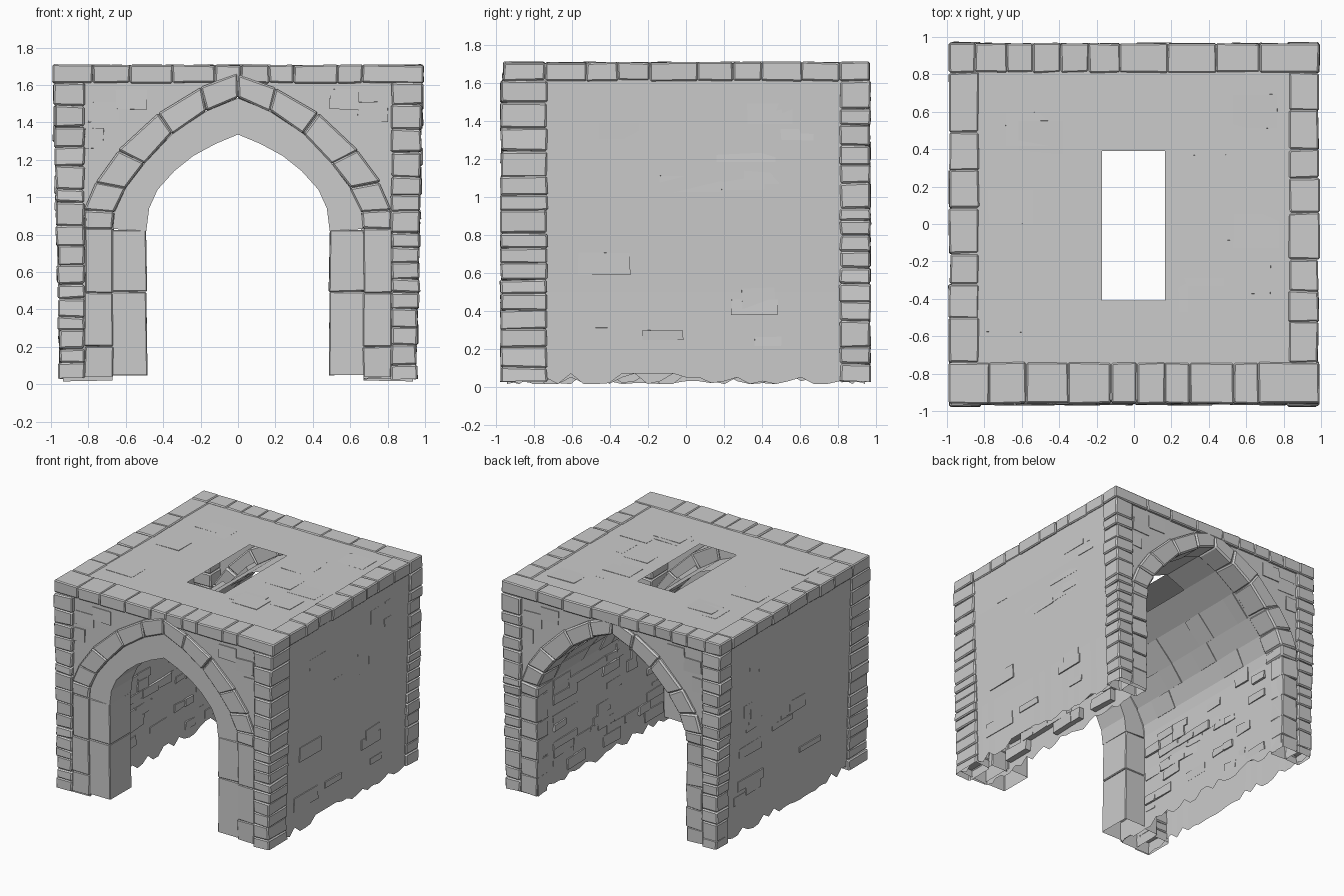
import bpy, bmesh, random
from mathutils import Vector

random.seed(7)
cube = bpy.data.objects.get("Cube")
if cube:
    bpy.data.objects.remove(cube, do_unlink=True)

stone = bpy.data.materials.new("grey stone")
stone.use_nodes = True
GREY = (0.6, 0.6, 0.6, 1)
stone.diffuse_color = GREY
stone.node_tree.nodes["Principled BSDF"].inputs["Base Color"].default_value = GREY

# Half profiles of the pointed arches, from the springing up to the apex
OUTER = [(.82, .83), (.82, .93), (.76, 1.08), (.64, 1.25), (.43, 1.45), (.2, 1.585), (0, 1.66)]
MIDDLE = [(.67, .83), (.66, .92), (.6, 1.05), (.5, 1.18), (.35, 1.34), (.17, 1.46), (0, 1.53)]
INNER = [(.49, .82), (.475, .94), (.43, 1.04), (.34, 1.14), (.24, 1.22), (.12, 1.285), (0, 1.335)]
VAULT = [(x * 1.01, z + .008) for x, z in MIDDLE]


def finish(name, bm, bevel=0):
    bmesh.ops.recalc_face_normals(bm, faces=bm.faces)
    # The foot stays open where it meets the ground
    foot = [f for f in bm.faces if f.normal.z < -.8 and f.calc_center_median().z < .1]
    bmesh.ops.delete(bm, geom=foot, context="FACES")
    mesh = bpy.data.meshes.new(name)
    bm.to_mesh(mesh)
    bm.free()
    mesh.materials.append(stone)
    ob = bpy.data.objects.new(name, mesh)
    bpy.context.collection.objects.link(ob)
    if bevel:
        mod = ob.modifiers.new("worn edges", "BEVEL")
        mod.width, mod.segments = bevel, 1


def prism(bm, quad, y0, y1, jitter=0):
    """Six-sided stone: a quad in xz, extended from y0 to y1."""
    r = lambda: random.uniform(-jitter, jitter)
    vs = [bm.verts.new((x + r(), y + r(), z + r())) for y in (y0, y1) for x, z in quad]
    bm.faces.new(vs[:4])
    bm.faces.new(vs[4:])
    for i in range(4):
        j = (i + 1) % 4
        bm.faces.new((vs[i], vs[j], vs[j + 4], vs[i + 4]))


def box(bm, x0, x1, y0, y1, z0, z1, jitter=0):
    prism(bm, [(x0, z0), (x1, z0), (x1, z1), (x0, z1)], y0, y1, jitter)


def cuts(start, end, low, high):
    """Uneven joints from start to end."""
    out = [start]
    while end - out[-1] > high * 1.3:
        out.append(out[-1] + random.uniform(low, high))
    return list(zip(out, out[1:] + [end]))


def mirrored(half):
    return half + [(-x, z) for x, z in reversed(half[:-1])]


# Hollow main block: passage surface and outer shell lofted along y, ragged and open below
TOP = 1.7
passage = mirrored([(.672, 0), (.675, .5)] + VAULT)
shell = mirrored([(.936, 0), (.945, .5), (.957, .83), (.963, 1), (.97, 1.3), (.977, TOP),
                  (.5, TOP), (.2, TOP), (0, TOP)])
bm = bmesh.new()
rows = []
steps = 28
for i in range(steps + 1):
    y = -.942 + i * 1.884 / steps
    rows.append([[bm.verts.new((x, y, z if z else random.choice((.015, .02, .03, .05, .07))))
                  for x, z in line] for line in (passage, shell)])
last = len(passage) - 1
for (va, sa), (vb, sb) in zip(rows, rows[1:]):
    for a, b in ((va, vb), (sa, sb)):
        for k in range(last):
            bm.faces.new((a[k], a[k + 1], b[k + 1], b[k]))
for v, s in (rows[0], rows[-1]):
    for k in range(last):
        bm.faces.new((v[k], v[k + 1], s[k + 1], s[k]))

# Opening through the vault and roof
x0, x1, y0, y1 = -.17, .165, -.41, .39
for co, no in (((x0, 0, 0), (1, 0, 0)), ((x1, 0, 0), (1, 0, 0)),
               ((0, y0, 0), (0, 1, 0)), ((0, y1, 0), (0, 1, 0))):
    bmesh.ops.bisect_plane(bm, geom=bm.verts[:] + bm.edges[:] + bm.faces[:],
                           plane_co=co, plane_no=no)
hole = []
for f in bm.faces:
    c = f.calc_center_median()
    if x0 < c.x < x1 and y0 < c.y < y1:
        hole.append(f)
bmesh.ops.delete(bm, geom=hole, context="FACES")
finish("gate_body", bm)


def arch(name, inside, outside, y0, y1, jitter, bevel):
    bm = bmesh.new()
    for s in (-1, 1):
        for a, b, c, d in zip(inside, inside[1:], outside[1:], outside):
            prism(bm, [(s * x, z) for x, z in (a, b, c, d)], y0, y1, jitter)
    finish(name, bm, bevel)


# Rings of arch stones at both ends, and the narrower arch inside the front one
arch("front_arch_ring", MIDDLE, OUTER, -.968, -.68, .004, .009)
arch("back_arch_ring", MIDDLE, OUTER, .76, .965, .006, .012)
arch("front_inner_arch", INNER, MIDDLE, -.955, -.68, 0, 0)

# Piers below the arches
bm = bmesh.new()
for s in (-1, 1):
    for z0, z1 in ((.05, .495), (.495, .825)):
        prism(bm, [(s * .485, z0), (s * .685, z0), (s * .685, z1), (s * .49, z1)], -.955, -.68, .003)
    for z0, z1 in ((.04, .2), (.2, .49), (.49, .83), (.83, .92)):
        box(bm, s * .67, s * .82, -.965, -.7, z0, z1, .004)
    for z0, z1 in cuts(.03, .83, .1, .2):
        box(bm, s * .672, s * .82, .82, .96, z0, z1, .006)
finish("arch_piers", bm, .006)

# Corner stones, leaning out slightly with height
bm = bmesh.new()
for s in (-1, 1):
    for y0, y1 in ((-.975, -.73), (.81, .97)):
        for z0, z1 in cuts(.03, 1.61, .065, .14):
            lean = .955 + .022 * z0 + random.uniform(-.005, .005)
            box(bm, s * .82, s * lean, y0, y1, z0, z1, .005)
finish("corner_stones", bm, .009)

# Edging stones around the roof
bm = bmesh.new()
for y0, y1 in ((-.96, -.74), (.81, .965)):
    for a, b in cuts(-.99, .99, .12, .26):
        box(bm, a, b, y0, y1, 1.61, 1.707, .004)
for s in (-1, 1):
    for a, b in cuts(-.74, .81, .14, .26):
        box(bm, s * .83, s * (.988 + random.uniform(-.006, .006)), a, b, 1.61, 1.707, .004)
finish("roof_edging", bm, .008)

# Flat slabs standing slightly proud of the roof and outer walls
bm = bmesh.new()
for _ in range(12):
    x, y = random.choice((-1, 1)) * random.uniform(.35, .68), random.uniform(-.6, .65)
    box(bm, x - .12, x + .12, y - .09, y + .09, 1.66, 1.702, .003)
for s in (-1, 1):
    for _ in range(14):
        y, z = random.uniform(-.5, .6), random.uniform(.15, 1.45)
        w, h, out = random.uniform(.06, .18), random.uniform(.02, .06), .942 + .022 * z
        box(bm, s * .9, s * out, y - w, y + w, z - h, z + h, .004)
    for y in (-.915, .915):
        for x, z, w in ((.72, 1.46, .08), (.57, 1.53, .08), (.77, 1.32, .05)):
            box(bm, s * (x - w), s * (x + w), y - .034, y + .034, z - .06, z + .05, .004)
finish("wall_slabs", bm)

# Rough courses on the passage walls
bm = bmesh.new()
for s in (-1, 1):
    for z0, z1 in cuts(.1, .9, .05, .09):
        for a, b in cuts(-.66, .75, .1, .24):
            if random.random() < .45:
                box(bm, s * .72, s * (.672 - random.uniform(0, .012)), a, b, z0, z1, .006)
    # Vault stones following the curve
    for (x0, z0), (x1, z1) in zip(VAULT[1:4], VAULT[2:5]):
        n = Vector((z0 - z1, x1 - x0)).normalized()
        for a, b in cuts(-.66, .75, .14, .3):
            if random.random() < .4:
                o, i = n * -.03, n * .008
                quad = [(x0 + i.x, z0 + i.y), (x1 + i.x, z1 + i.y),
                        (x1 + o.x, z1 + o.y), (x0 + o.x, z0 + o.y)]
                prism(bm, [(s * x, z) for x, z in quad], a, b, .004)
finish("passage_stones", bm)
